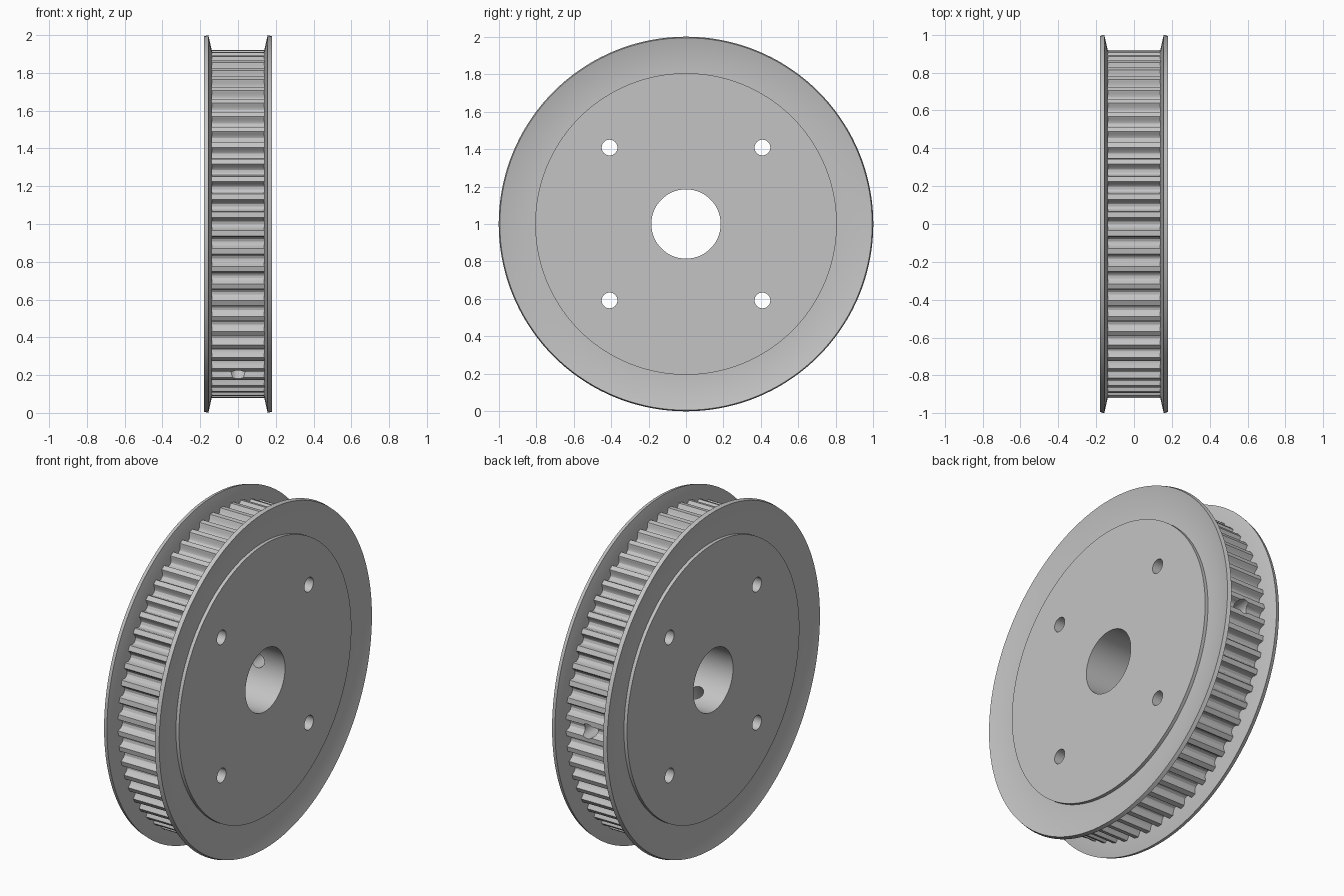
import bpy, bmesh, math
from mathutils import Matrix, Vector

if "Cube" in bpy.data.objects:
    bpy.data.objects.remove(bpy.data.objects["Cube"])

AXIS_Z = 1.0
TEETH = 60
SCREW_ANGLES = (0, 240)      # degrees around the axle, from the back

steel = bpy.data.materials.new("grey_metal")
steel.diffuse_color = (0.55, 0.55, 0.55, 1)
steel.use_nodes = True
steel.node_tree.nodes["Principled BSDF"].inputs["Base Color"].default_value = (0.55, 0.55, 0.55, 1)


def add_object(name, bm):
    bmesh.ops.recalc_face_normals(bm, faces=bm.faces)
    mesh = bpy.data.meshes.new(name)
    bm.to_mesh(mesh)
    bm.free()
    mesh.materials.append(steel)
    obj = bpy.data.objects.new(name, mesh)
    bpy.context.collection.objects.link(obj)
    return obj


def sweep(name, sections):
    """Join closed (x, radius) sections, given as (angle, section), into a ring."""
    bm = bmesh.new()
    rings = [[bm.verts.new((x, r * math.cos(a), AXIS_Z + r * math.sin(a))) for x, r in sec]
             for a, sec in sections]
    for i, ring in enumerate(rings):
        following = rings[(i + 1) % len(rings)]
        for j in range(len(ring)):
            k = (j + 1) % len(ring)
            bm.faces.new((ring[j], ring[k], following[k], following[j]))
    return add_object(name, bm)


def lathe(name, section, steps=144):
    return sweep(name, [(math.tau * i / steps, section) for i in range(steps)])


def drill(target, centre, direction, radius, depth):
    """Cut a round hole into the target."""
    bm = bmesh.new()
    turn = Vector(direction).to_track_quat('Z', 'Y').to_matrix().to_4x4()
    bmesh.ops.create_cone(bm, cap_ends=True, segments=32, radius1=radius, radius2=radius,
                          depth=depth, matrix=Matrix.Translation(centre) @ turn)
    cutter = add_object("hole_cutter", bm)
    cutter.hide_render = True
    mod = target.modifiers.new("hole", 'BOOLEAN')
    mod.operation = 'DIFFERENCE'
    mod.solver = 'EXACT'
    mod.object = cutter
    bpy.context.view_layer.objects.active = target
    bpy.ops.object.modifier_apply(modifier=mod.name)
    bpy.data.objects.remove(cutter)


# Hub with the axle bore
hub = lathe("hub", [(-0.178, 0.185), (0.178, 0.185), (0.178, 0.805), (-0.178, 0.805)])

# Toothed rim: rounded grooves, one centred on each step
half = [(0.0, 0.882), (0.9, 0.886), (1.5, 0.896), (1.75, 0.911), (2.1, 0.921)]
groove = [(-a, r) for a, r in reversed(half[1:])] + half
sections = []
for i in range(TEETH):
    for offset, r in groove:
        angle = math.radians(i * 360 / TEETH + offset)
        sections.append((angle, [(-0.14, 0.8), (0.14, 0.8), (0.14, r), (-0.14, r)]))
toothed_rim = sweep("toothed_rim", sections)

# Flared flanges, mirrored
flanges = []
for side, s in (("left", 1), ("right", -1)):
    section = [(0.138, 0.8), (0.138, 0.915), (0.157, 1.0), (0.18, 0.994), (0.158, 0.9), (0.158, 0.8)]
    flanges.append(lathe(side + "_flange", [(s * x, r) for x, r in section]))

# Bolt holes through the hub
for y in (-0.408, 0.408):
    for z in (-0.408, 0.408):
        drill(hub, (0, y, AXIS_Z + z), (1, 0, 0), 0.042, 1)

# Radial set screw holes through rim and hub
for degrees in SCREW_ANGLES:
    a = math.radians(degrees)
    direction = Vector((0, math.cos(a), math.sin(a)))
    centre = Vector((0, 0, AXIS_Z)) + direction * 0.55
    for part in (hub, toothed_rim):
        drill(part, centre, direction, 0.043, 0.9)

# Smooth curved surfaces, keep edges sharp
bpy.ops.object.select_all(action='DESELECT')
for part in [hub, toothed_rim] + flanges:
    part.select_set(True)
    bpy.context.view_layer.objects.active = part
bpy.ops.object.shade_smooth_by_angle(angle=math.radians(30))
